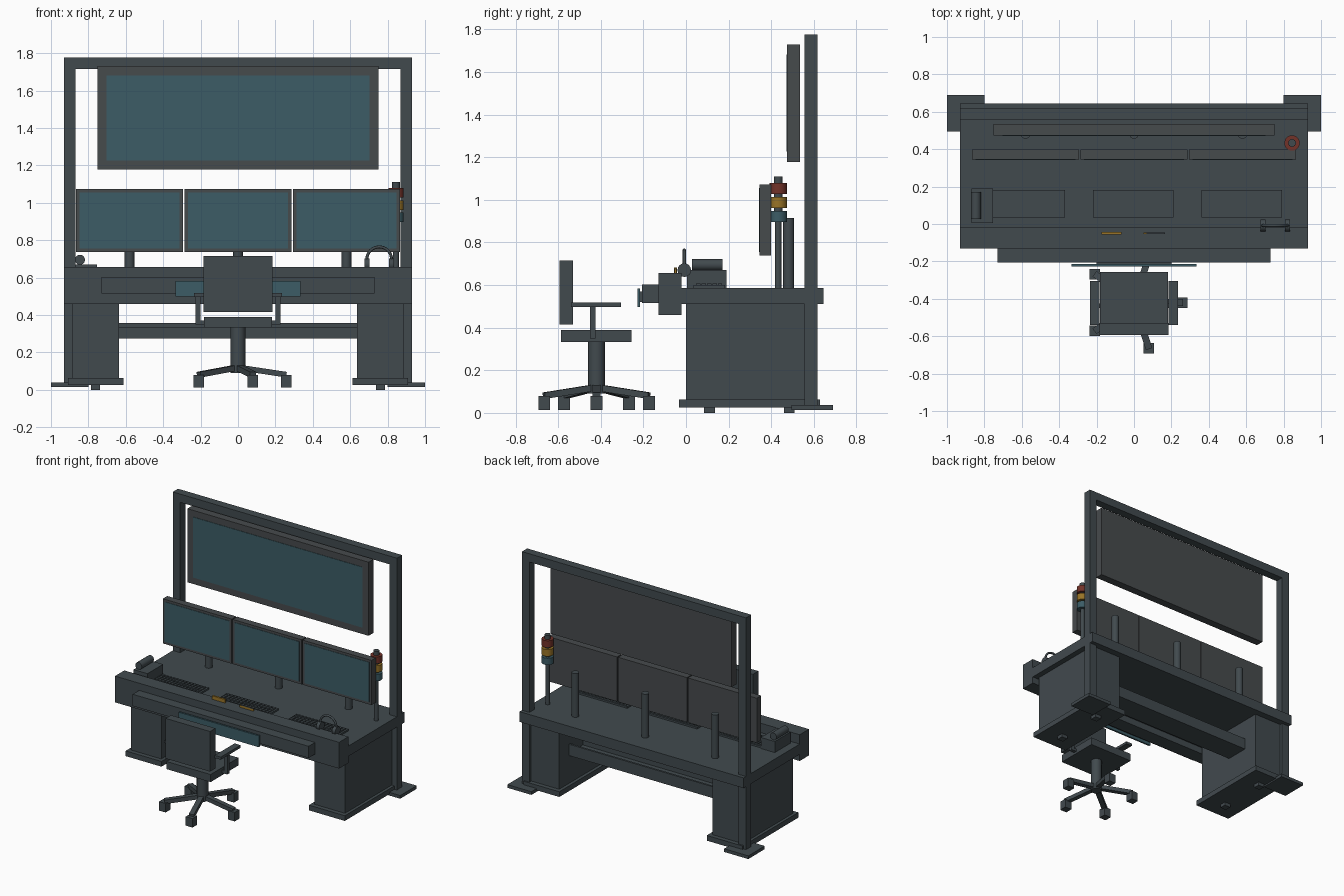
import bpy, bmesh, math
from mathutils import Vector, Matrix

if "Cube" in bpy.data.objects:
    bpy.data.objects.remove(bpy.data.objects["Cube"])


def material(name, rgb):
    m = bpy.data.materials.new(name)
    m.diffuse_color = (*rgb, 1)
    m.use_nodes = True
    m.node_tree.nodes["Principled BSDF"].inputs["Base Color"].default_value = m.diffuse_color
    return m


GREY = material("slate grey", (0.053, 0.068, 0.076))
BEZEL = material("bezel grey", (0.062, 0.069, 0.073))
TEAL = material("screen teal", (0.045, 0.108, 0.133))
RED = material("signal red", (0.17, 0.032, 0.022))
AMBER = material("signal amber", (0.32, 0.175, 0.02))


def finish(name, bm, mat):
    mesh = bpy.data.meshes.new(name)
    bm.to_mesh(mesh)
    bm.free()
    mesh.materials.append(mat)
    ob = bpy.data.objects.new(name, mesh)
    bpy.context.collection.objects.link(ob)
    return ob


def add_box(bm, x, y, z):
    size = Matrix.Diagonal((x[1] - x[0], y[1] - y[0], z[1] - z[0], 1))
    mid = Matrix.Translation(((x[0] + x[1]) / 2, (y[0] + y[1]) / 2, (z[0] + z[1]) / 2))
    bmesh.ops.create_cube(bm, size=1, matrix=mid @ size)


def box(name, x, y, z, mat=GREY):
    bm = bmesh.new()
    add_box(bm, x, y, z)
    return finish(name, bm, mat)


def pair(name, x, y, z, mat=GREY):
    """A box and its mirror image across x = 0."""
    bm = bmesh.new()
    add_box(bm, x, y, z)
    add_box(bm, (-x[1], -x[0]), y, z)
    return finish(name, bm, mat)


def rod(name, a, b, r, mat=GREY, sides=16):
    a, b = Vector(a), Vector(b)
    d = b - a
    bm = bmesh.new()
    m = Matrix.Translation((a + b) / 2) @ d.to_track_quat('Z', 'Y').to_matrix().to_4x4()
    bmesh.ops.create_cone(bm, cap_ends=True, segments=sides, radius1=r, radius2=r,
                          depth=d.length, matrix=m)
    for f in bm.faces:
        f.smooth = len(f.verts) == 4
    for e in bm.edges:
        e.smooth = all(f.smooth for f in e.link_faces)
    return finish(name, bm, mat)


def display(name, x, y, z, rim):
    """Bezel box with a thin glass plate on its front."""
    box(name + "_case", x, y, z, BEZEL)
    box(name + "_glass", (x[0] + rim, x[1] - rim), (y[0] - 0.003, y[0] + 0.002),
        (z[0] + rim, z[1] - rim), TEAL)


# Desk
box("desktop", (-0.93, 0.93), (-0.02, 0.645), (0.51, 0.587))
box("front_lip", (-0.93, 0.93), (-0.13, -0.02), (0.46, 0.657))
box("front_rail", (-0.73, 0.73), (-0.206, -0.13), (0.515, 0.603))
box("front_panel", (-0.333, 0.333), (-0.228, -0.215), (0.498, 0.583), TEAL)
box("panel_mount", (-0.2, 0.2), (-0.215, -0.206), (0.52, 0.57))

# Pedestals with plinths and levelling pads
pair("pedestals", (0.636, 0.888), (0.0, 0.595), (0.06, 0.51))
pair("plinths", (0.612, 0.91), (-0.033, 0.628), (0.025, 0.064))
for y in (0.11, 0.485):
    pair("pads", (0.737, 0.787), (y - 0.025, y + 0.025), (0.0, 0.025))

# Cable tray between the pedestals
box("tray_floor", (-0.636, 0.636), (0.30, 0.48), (0.273, 0.29))
box("tray_front", (-0.636, 0.636), (0.30, 0.315), (0.29, 0.335))
box("tray_back", (-0.636, 0.636), (0.465, 0.48), (0.29, 0.358))

# Rear frame
pair("frame_posts", (0.868, 0.93), (0.555, 0.617), (0.037, 1.715))
box("frame_beam", (-0.93, 0.93), (0.555, 0.617), (1.715, 1.777))
pair("frame_feet", (0.80, 1.0), (0.495, 0.69), (0.014, 0.038))

# Wall screen and desk monitors
display("wall_screen", (-0.752, 0.752), (0.474, 0.534), (1.178, 1.73), 0.049)
for x in (-0.58, 0, 0.58):
    display("monitor", (x - 0.286, x + 0.286), (0.345, 0.398), (0.738, 1.073), 0.018)
    rod("monitor_stand", (x, 0.482, 0.587), (x, 0.482, 0.915), 0.026)

# Signal tower
TX, TY = 0.845, 0.433
rod("tower_pole", (TX, TY, 0.587), (TX, TY, 0.9), 0.016)
rod("tower_core", (TX, TY, 0.897), (TX, TY, 1.11), 0.021)
for z, mat in ((0.897, TEAL), (0.962, AMBER), (1.028, RED)):
    rod("tower_lamp", (TX, TY, z), (TX, TY, z + 0.051), 0.041, mat, 24)

# Keyboards with a grid of keys
for x0, x1 in ((-0.755, -0.37), (-0.22, 0.21), (0.36, 0.79)):
    box("keyboard", (x0, x1), (0.035, 0.183), (0.587, 0.6))
    bm = bmesh.new()
    cols, rows = 14, 5
    w, h = (x1 - x0 - 0.02) / cols, 0.128 / rows
    for i in range(cols):
        for j in range(rows):
            kx, ky = x0 + 0.01 + i * w, 0.045 + j * h
            add_box(bm, (kx + 0.003, kx + w - 0.003), (ky + 0.003, ky + h - 0.003), (0.6, 0.608))
    finish("keys", bm, GREY)

# Desk phone
box("phone_base", (-0.87, -0.755), (0.005, 0.19), (0.587, 0.67))
rod("phone_handset", (-0.845, 0.028, 0.695), (-0.845, 0.172, 0.695), 0.027)

# Headset: half-ring band and two ear cups
band = bpy.data.curves.new("headset_band", 'CURVE')
band.dimensions = '3D'
band.bevel_depth = 0.008
band.bevel_resolution = 2
s = band.splines.new('POLY')
s.points.add(16)
for i, p in enumerate(s.points):
    a = math.pi * i / 16
    p.co = (0.755 + 0.066 * math.cos(a), -0.008, 0.698 + 0.066 * math.sin(a), 1)
band.materials.append(GREY)
bpy.context.collection.objects.link(bpy.data.objects.new("headset_band", band))
for x in (0.689, 0.821):
    rod("ear_cup", (x - 0.013, -0.008, 0.67), (x + 0.013, -0.008, 0.67), 0.032)

# Markers on the lip
box("left_marker", (-0.175, -0.068), (-0.057, -0.043), (0.657, 0.683), AMBER)
box("right_marker", (0.05, 0.165), (-0.054, -0.045), (0.657, 0.672), AMBER)
box("right_marker_cap", (0.066, 0.165), (-0.054, -0.045), (0.672, 0.678))

# Chair
CY = -0.42
box("seat", (-0.183, 0.183), (-0.586, -0.256), (0.333, 0.39))
box("backrest", (-0.184, 0.184), (-0.594, -0.53), (0.415, 0.716))
pair("armrests", (0.185, 0.235), (-0.54, -0.305), (0.497, 0.517))
pair("arm_supports", (0.2, 0.226), (-0.45, -0.425), (0.365, 0.497))
pair("arm_brackets", (0.15, 0.226), (-0.45, -0.425), (0.35, 0.37))
rod("chair_column", (0, CY, 0.09), (0, CY, 0.333), 0.04, sides=12)
for k in range(5):
    a = math.radians(72 * k)
    c, sn = math.cos(a), math.sin(a)
    bm = bmesh.new()
    add_box(bm, (0, 0.262), (-0.018, 0.018), (-0.015, 0.015))
    tilt = Matrix.Rotation(a, 4, 'Z') @ Matrix.Rotation(0.15, 4, 'Y')
    bm.transform(Matrix.Translation((0, CY, 0.12)) @ tilt)
    finish("chair_leg", bm, GREY)
    x, y = 0.258 * c, CY + 0.258 * sn
    box("caster", (x - 0.028, x + 0.028), (y - 0.028, y + 0.028), (0.013, 0.08))
